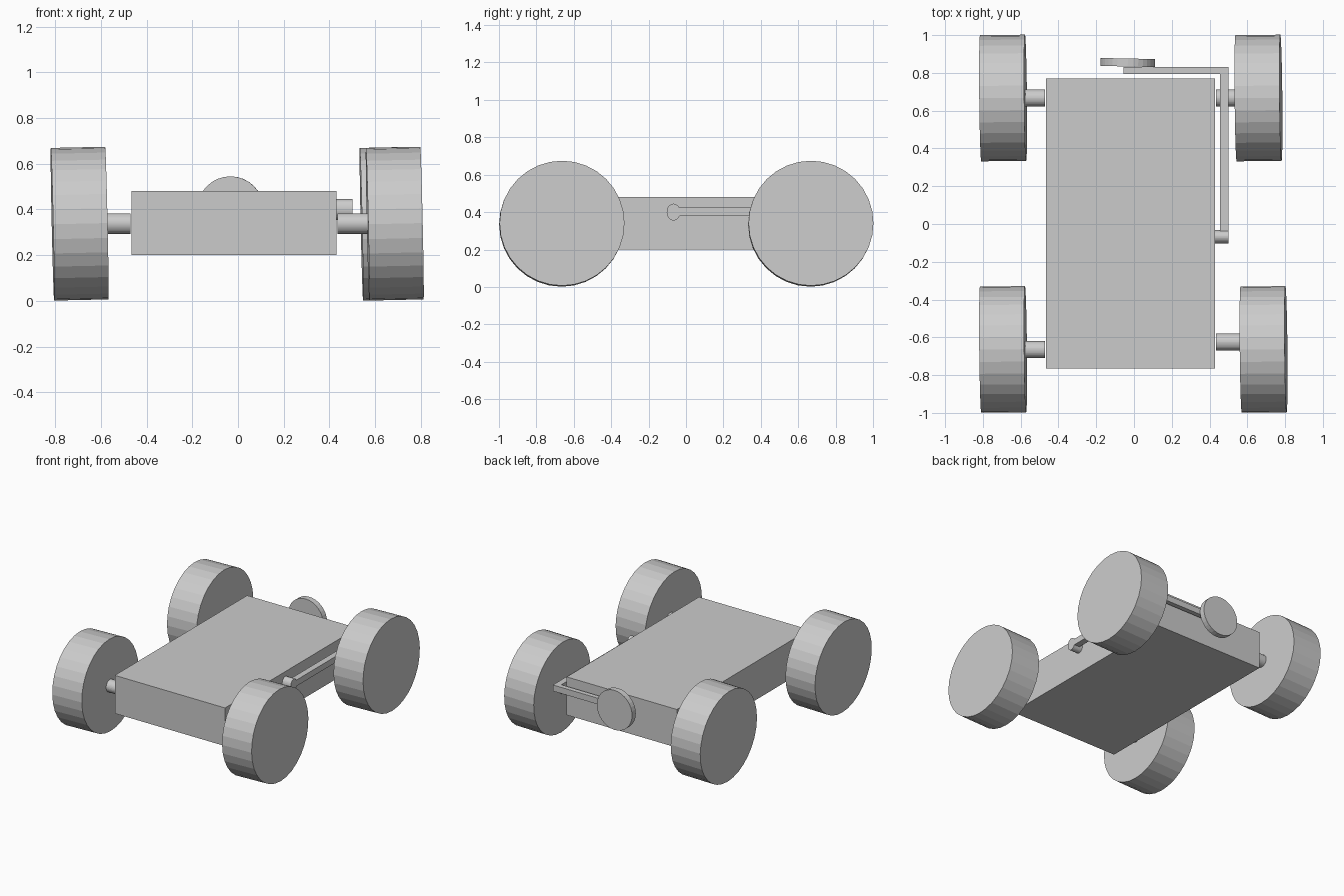
import bpy
from math import pi
from mathutils import Vector

cube = bpy.data.objects.get("Cube")
if cube:
    bpy.data.objects.remove(cube, do_unlink=True)

# One plain grey for the whole cart
grey = bpy.data.materials.new("plain grey")
grey.use_nodes = True
tone = (0.6, 0.6, 0.6, 1)
grey.diffuse_color = tone
grey.node_tree.nodes["Principled BSDF"].inputs["Base Color"].default_value = tone


def finish(name):
    obj = bpy.context.object
    obj.name = name
    obj.data.materials.append(grey)
    return obj


def box(name, low, high):
    low, high = Vector(low), Vector(high)
    bpy.ops.mesh.primitive_cube_add(size=1, location=(low + high) / 2)
    obj = finish(name)
    obj.scale = high - low
    return obj


def cylinder(name, centre, radius, length, rotation):
    bpy.ops.mesh.primitive_cylinder_add(vertices=32, radius=radius, depth=length,
                                        location=centre, rotation=rotation)
    return finish(name)


# Chassis block
box("chassis", (-0.465, -0.765, 0.2), (0.43, 0.77, 0.48))

# Wheels lean very slightly, each on a short stub axle
lean = (0, pi / 2 - 0.022, 0.01)
corners = [
    ("front_right", -0.693, -0.664, -0.665),
    ("back_right", -0.693, 0.667, 0.667),
    ("front_left", 0.686, -0.664, -0.625),
    ("back_left", 0.659, 0.667, 0.667),
]
for corner, x, y, axle_y in corners:
    cylinder(corner + "_wheel", (x, y, 0.338), 0.334, 0.238, lean)
    inner = -0.47 if x < 0 else 0.435
    cylinder(corner + "_axle", ((x + inner) / 2, axle_y, 0.338), 0.045,
             abs(x - inner), (0, pi / 2, 0))

# Crank pivot, its two bent arms, and the round plate behind the chassis
pivot = cylinder("crank_pivot", (0.465, -0.067, 0.4), 0.045, 0.07, (0, pi / 2, 0))
pivot.scale.y = 0.8
box("side_arm", (0.455, -0.06, 0.38), (0.5, 0.83, 0.425))
box("rear_arm", (-0.055, 0.795, 0.38), (0.48, 0.83, 0.425))
cylinder("rear_disc", (-0.033, 0.855, 0.4), 0.145, 0.042, (pi / 2, 0, -0.02))
